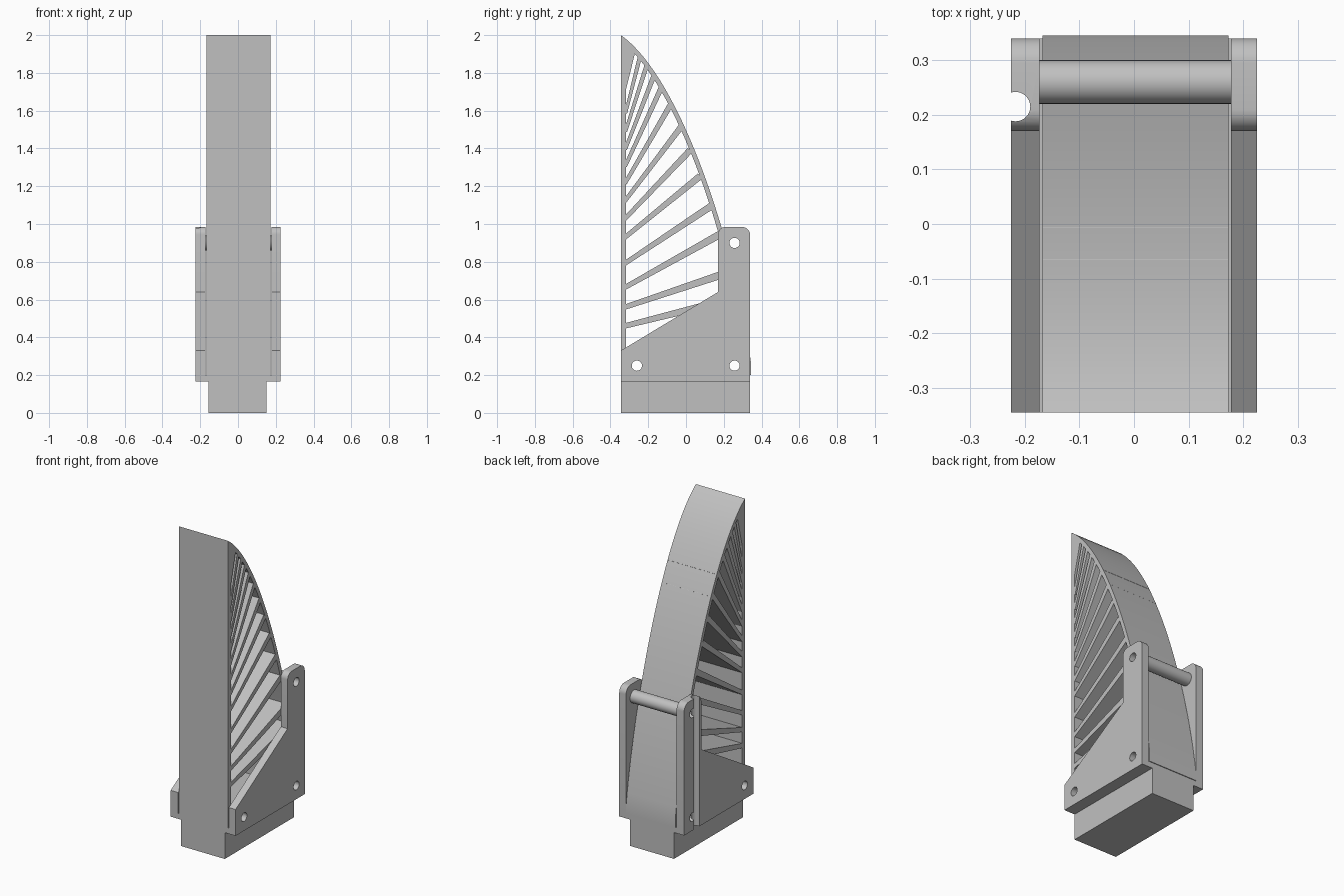
import bpy, bmesh, math
from mathutils import Vector
from mathutils.geometry import interpolate_bezier

cube = bpy.data.objects.get("Cube")
if cube:
    bpy.data.objects.remove(cube, do_unlink=True)

grey = bpy.data.materials.new("light grey plastic")
grey.use_nodes = True
grey.diffuse_color = (0.53, 0.53, 0.53, 1)
grey.node_tree.nodes["Principled BSDF"].inputs["Base Color"].default_value = grey.diffuse_color

BODY_X = (-0.168, 0.173)
FRONT = -0.345
INNER = -0.317


def prism(name, profile, x0, x1):
    """Extrude a (y, z) profile along x."""
    bm = bmesh.new()
    face = bm.faces.new([bm.verts.new((x0, y, z)) for y, z in profile])
    ext = bmesh.ops.extrude_face_region(bm, geom=[face])
    moved = [v for v in ext["geom"] if isinstance(v, bmesh.types.BMVert)]
    bmesh.ops.translate(bm, verts=moved, vec=(x1 - x0, 0, 0))
    bmesh.ops.recalc_face_normals(bm, faces=bm.faces)
    mesh = bpy.data.meshes.new(name)
    bm.to_mesh(mesh)
    bm.free()
    mesh.materials.append(grey)
    obj = bpy.data.objects.new(name, mesh)
    bpy.context.collection.objects.link(obj)
    return obj


def rect(y0, y1, z0, z1):
    return [(y0, z0), (y1, z0), (y1, z1), (y0, z1)]


def arc(y, z, r, start, end, steps=8):
    angles = [math.radians(start + (end - start) * i / steps) for i in range(steps + 1)]
    return [(y + r * math.cos(a), z + r * math.sin(a)) for a in angles]


def circle(y, z, r):
    return arc(y, z, r, 0, 360, 32)[:-1]


def cut(obj, cutter):
    mod = obj.modifiers.new("cut", "BOOLEAN")
    mod.operation = "DIFFERENCE"
    mod.solver = "EXACT"
    mod.object = cutter


def smooth(obj):
    bpy.ops.object.select_all(action="DESELECT")
    obj.select_set(True)
    bpy.context.view_layer.objects.active = obj
    bpy.ops.object.shade_smooth_by_angle(angle=math.radians(30))


# Base block and the shoulder that joins the side plates
prism("base_block", rect(FRONT, 0.34, 0, 0.165), -0.155, 0.15)
prism("shoulder", rect(FRONT, 0.34, 0.165, 0.2), -0.225, 0.225)

# Straight front wall and solid tip
prism("front_wall", rect(FRONT, INNER, 0.2, 1.72), *BODY_X)
prism("tip", [(FRONT, 2), (-0.27, 1.93), (-0.27, 1.905), (INNER, 1.714), (FRONT, 1.714)], *BODY_X)

# Curved back wall
outer = interpolate_bezier(Vector((FRONT, 2)), Vector((-0.03, 1.78)),
                           Vector((0.26, 0.9)), Vector((0.345, 0.26)), 32)
outer = [Vector(p[:2]) for p in outer] + [Vector((0.345, 0.2))]
inner = []
for i, p in enumerate(outer):
    d = (outer[min(i + 1, len(outer) - 1)] - outer[max(i - 1, 0)]).normalized()
    q = p + Vector((d.y, -d.x)) * 0.024
    inner.append((max(q.x, FRONT), max(q.y, 0.2)))
smooth(prism("back_wall", [tuple(p) for p in outer] + inner[::-1], *BODY_X))

# Fan of tapered ribs: front height, back y, back z
ribs = [(1.597, -0.243, 1.889), (1.50, -0.206, 1.846), (1.406, -0.169, 1.788),
        (1.316, -0.127, 1.73), (1.225, -0.074, 1.645), (1.13, -0.016, 1.528),
        (1.034, 0.026, 1.395), (0.934, 0.079, 1.257), (0.796, 0.138, 1.098),
        (0.668, 0.185, 0.948), (0.562, 0.235, 0.747), (0.462, 0.27, 0.61)]
for i, (z0, y1, z1) in enumerate(ribs):
    a, b = Vector((INNER, z0)), Vector((y1, z1))
    d = (b - a).normalized()
    n = Vector((-d.y, d.x))
    a -= d * 0.012
    b -= d * 0.006
    t = i / (len(ribs) - 1)
    w0, w1 = 0.008 + 0.006 * t, 0.011 + 0.011 * t
    prism(f"rib_{i + 1}", [tuple(a - n * w0), tuple(b - n * w1),
                           tuple(b + n * w1), tuple(a + n * w0)], *BODY_X)

# Side plates with rounded tops
plate = ([(FRONT, 0.165), (0.34, 0.165)] + arc(0.295, 0.94, 0.045, 0, 90)
         + arc(0.21, 0.945, 0.04, 90, 180) + [(0.17, 0.64), (FRONT, 0.33)])
plates = [prism("right_plate", plate, -0.225, -0.173),
          prism("left_plate", plate, 0.178, 0.225)]

# Cross tube between the plate tops
tube = prism("cross_tube", circle(0.26, 0.9, 0.04), -0.18, 0.185)

# Bolt holes
for i, (y, z) in enumerate([(-0.26, 0.25), (0.257, 0.25), (0.257, 0.9)]):
    drill = prism(f"drill_{i + 1}", circle(y, z, 0.027), -0.4, 0.4)
    drill.hide_render = True
    drill.hide_set(True)
    for obj in plates + ([tube] if z > 0.5 else []):
        cut(obj, drill)

# Upright channel in the outer face of the right plate
channel = prism("channel_cutter", circle(0, 0, 0.027), -1, 1)
channel.rotation_euler = (0, math.pi / 2, 0)
channel.location = (-0.217, 0.215, 0.5)
channel.hide_render = True
channel.hide_set(True)
cut(plates[0], channel)
cut(bpy.data.objects["shoulder"], channel)

for obj in plates + [tube]:
    smooth(obj)
